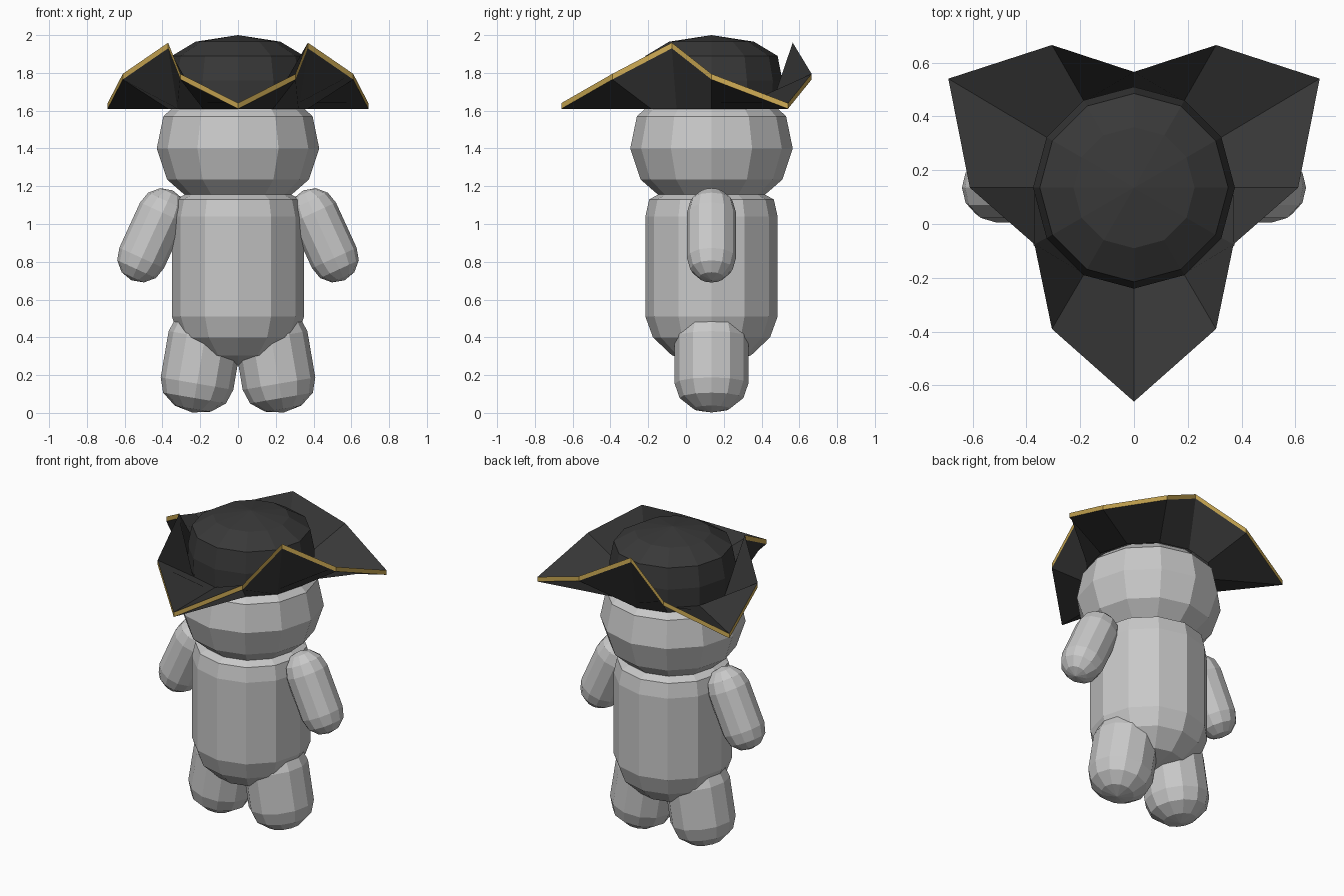
import bpy, bmesh, math
from mathutils import Matrix, Vector

if "Cube" in bpy.data.objects:
    bpy.data.objects.remove(bpy.data.objects["Cube"])

CY = 0.135   # y of the figure's axis
SIDES = 12


def material(name, rgb):
    m = bpy.data.materials.new(name)
    m.diffuse_color = (*rgb, 1)
    m.use_nodes = True
    m.node_tree.nodes["Principled BSDF"].inputs["Base Color"].default_value = m.diffuse_color
    return m


GREY = material("light grey", (0.58, 0.58, 0.58))
BLACK = material("hat black", (0.04, 0.04, 0.04))
GOLD = material("gold trim", (0.62, 0.41, 0.09))


def finish(bm, name, mats):
    bmesh.ops.recalc_face_normals(bm, faces=bm.faces)
    me = bpy.data.meshes.new(name)
    bm.to_mesh(me)
    bm.free()
    for m in mats:
        me.materials.append(m)
    ob = bpy.data.objects.new(name, me)
    bpy.context.collection.objects.link(ob)
    return ob


def lathe(name, profile, mat, matrix=Matrix.Translation((0, CY, 0))):
    """Revolve (radius, z) points around z, closing ends that reach the axis."""
    bm = bmesh.new()
    rings = []
    for r, z in profile:
        n = SIDES if r > 0 else 1
        rings.append([bm.verts.new(matrix @ Vector((
            r * math.sin(i * math.tau / SIDES),
            -r * math.cos(i * math.tau / SIDES), z))) for i in range(n)])
    for a, b in zip(rings, rings[1:]):
        for i in range(SIDES):
            j = (i + 1) % SIDES
            quad = [a[i % len(a)], a[j % len(a)], b[j % len(b)], b[i % len(b)]]
            bm.faces.new(list(dict.fromkeys(quad)))
    return finish(bm, name, [mat])


def capsule(name, low, high, radius, dome):
    """Rounded limb between two dome centres."""
    low, high = Vector(low), Vector(high)
    length = (high - low).length
    arc = [math.radians(a) for a in (90, 60, 30, 0)]
    bottom = [(radius * math.cos(a) if a < 1.5 else 0, -dome * math.sin(a)) for a in arc]
    top = [(r, length - z) for r, z in reversed(bottom)]
    rot = (high - low).to_track_quat('Z', 'Y').to_matrix().to_4x4()
    lathe(name, bottom + top, GREY, Matrix.Translation(low) @ rot)


# Torso and head
lathe("torso", [(0, 0.25), (0.21, 0.305), (0.31, 0.40), (0.35, 0.51),
                (0.35, 1.04), (0.33, 1.13), (0.2, 1.2), (0, 1.22)], GREY)
lathe("head", [(0, 1.06), (0.22, 1.10), (0.375, 1.235), (0.43, 1.40),
               (0.395, 1.57), (0.33, 1.63), (0.2, 1.69), (0, 1.72)], GREY)

# Limbs on both sides
for side, s in (("right", 1), ("left", -1)):
    capsule(side + "_arm", (s * 0.51, CY, 0.82), (s * 0.40, CY, 1.06), 0.13, 0.13)
    capsule(side + "_leg", (s * 0.217, CY, 0.155), (s * 0.175, CY, 0.40), 0.195, 0.155)

# Hat crown
lathe("hat_crown", [(0.37, 1.62), (0.375, 1.76), (0.35, 1.89),
                    (0.225, 1.965), (0, 2.0)], BLACK)

# Three-cornered brim: outer edge from the front tip round to the back dip
half = [(0, -0.66, 1.64), (0.305, -0.39, 1.795), (0.37, -0.075, 1.96),
        (0.61, 0.135, 1.795), (0.69, 0.54, 1.64), (0.305, 0.665, 1.795),
        (0, 0.565, 1.96)]
outer = half + [(-x, y, z) for x, y, z in reversed(half[1:-1])]
THICK = 0.03
bm = bmesh.new()
loops = []
for dz in (0, -THICK):
    inner = [bm.verts.new((0.37 * math.sin(i * math.tau / SIDES),
                           CY - 0.37 * math.cos(i * math.tau / SIDES),
                           1.64 + dz)) for i in range(SIDES)]
    edge = [bm.verts.new((x, y, z + dz)) for x, y, z in outer]
    loops.append((inner, edge))
(top_in, top_out), (low_in, low_out) = loops
for a, b, index in ((top_in, top_out, 0), (top_out, low_out, 1),
                    (low_out, low_in, 0), (low_in, top_in, 0)):
    for i in range(SIDES):
        j = (i + 1) % SIDES
        bm.faces.new((a[i], a[j], b[j], b[i])).material_index = index
finish(bm, "hat_brim", [BLACK, GOLD])
